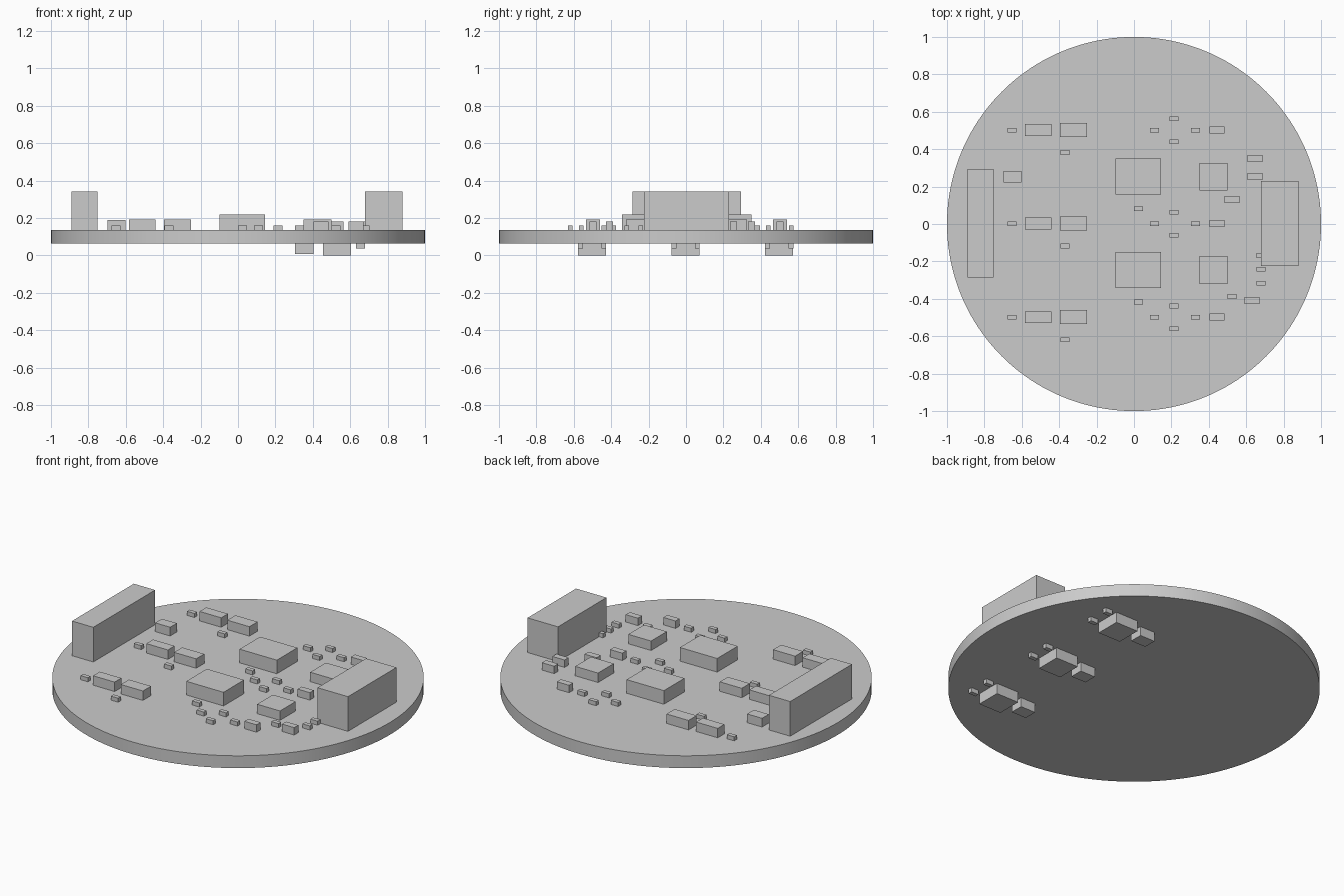
import bpy
import bmesh
from mathutils import Matrix, Vector

cube = bpy.data.objects.get("Cube")
if cube:
    bpy.data.objects.remove(cube, do_unlink=True)

grey = bpy.data.materials.new("plain grey")
grey.use_nodes = True
COLOUR = (0.6, 0.6, 0.6, 1)
grey.diffuse_color = COLOUR
grey.node_tree.nodes["Principled BSDF"].inputs["Base Color"].default_value = COLOUR

BOTTOM, TOP = 0.063, 0.136      # faces of the board
ROWS = (-0.5, 0.0, 0.5)         # three repeated circuit channels


def finish(bm, name):
    mesh = bpy.data.meshes.new(name)
    bm.to_mesh(mesh)
    bm.free()
    mesh.materials.append(grey)
    obj = bpy.data.objects.new(name, mesh)
    bpy.context.collection.objects.link(obj)
    return obj


def blocks(name, centres, width, depth, tip, base=TOP):
    """One object holding equal boxes that stand between base and tip."""
    bm = bmesh.new()
    for x, y in centres:
        place = Matrix.Translation((x, y, (base + tip) / 2))
        size = Matrix.Diagonal(Vector((width, depth, abs(tip - base), 1)))
        bmesh.ops.create_cube(bm, size=1, matrix=place @ size)
    return finish(bm, name)


def channel(x, offset=0.0):
    return [(x, y + offset) for y in ROWS]


# Round board
bm = bmesh.new()
bmesh.ops.create_cone(bm, cap_ends=True, segments=160, radius1=1, radius2=1,
                      depth=TOP - BOTTOM,
                      matrix=Matrix.Translation((0, 0, (TOP + BOTTOM) / 2)))
board = finish(bm, "round_board")
bpy.context.view_layer.objects.active = board
board.select_set(True)
bpy.ops.object.shade_smooth_by_angle()

# Tall connectors at both ends
blocks("right_connector", [(-0.82, 0.003)], 0.14, 0.58, 0.342)
blocks("left_connector", [(0.78, 0.003)], 0.2, 0.455, 0.342)

# Chips
blocks("large_chips", [(0.023, 0.253), (0.023, -0.247)], 0.245, 0.193, 0.217)
blocks("small_chips", [(0.425, 0.252), (0.425, -0.246)], 0.15, 0.148, 0.192)

# Channel parts on the top face
blocks("inner_channel_parts", channel(-0.323, 0.003), 0.145, 0.076, 0.192)
blocks("outer_channel_parts", channel(-0.511, 0.002), 0.142, 0.063, 0.192)
blocks("side_block", [(-0.65, 0.253)], 0.098, 0.063, 0.188)

# Medium parts
medium = channel(0.443, 0.003)
medium += [(0.523, 0.13), (0.648, 0.35), (0.648, 0.253), (0.63, -0.41)]
blocks("medium_parts", medium, 0.08, 0.038, 0.18)

# Tiny parts
tiny = []
for x in (-0.653, 0.11, 0.33):
    tiny += channel(x, 0.002)
tiny += channel(-0.37, -0.118)
tiny += channel(0.213, 0.062) + channel(0.213, -0.06)
tiny += [(0.023, 0.082), (0.023, -0.417), (0.523, -0.388)]
tiny += [(0.678, y) for y in (-0.168, -0.242, -0.316)]
blocks("tiny_parts", tiny, 0.048, 0.025, 0.16)

# Parts under the board
blocks("underside_large_parts", channel(0.529, -0.003), 0.148, 0.148, 0.0, BOTTOM)
blocks("underside_medium_parts", channel(0.355, -0.003), 0.098, 0.078, 0.008, BOTTOM)
blocks("underside_tiny_parts",
       channel(0.655, 0.061) + channel(0.655, -0.064), 0.048, 0.025, 0.037, BOTTOM)
